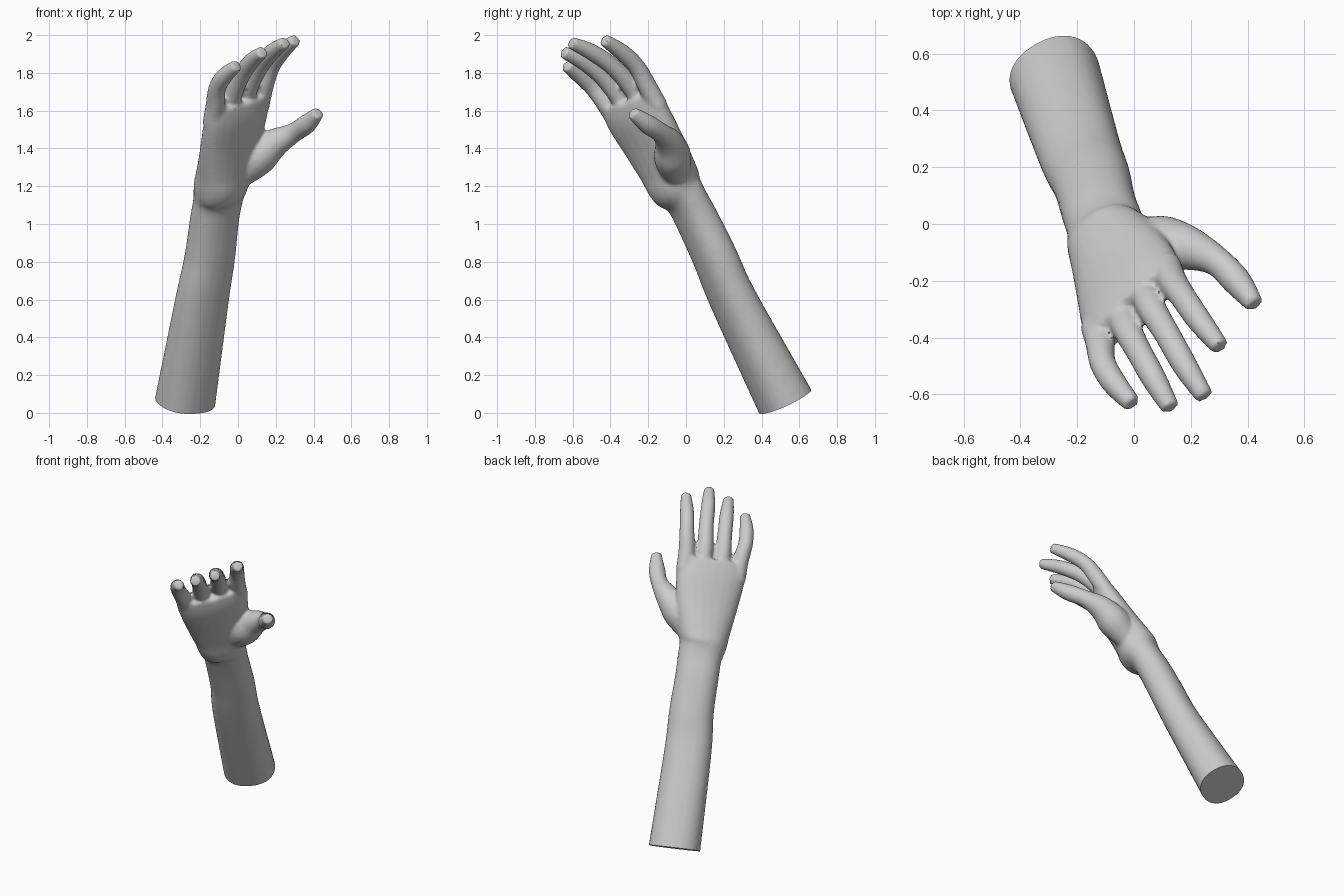
import bpy, bmesh
from math import cos, sin, pi, copysign
from mathutils import Vector

cube = bpy.data.objects.get("Cube")
if cube:
    bpy.data.objects.remove(cube, do_unlink=True)

ARM_SIDE = Vector((0.85, 0.50, 0.10))     # across the forearm, towards the thumb
HAND_SIDE = Vector((0.71, 0.67, 0.22))    # across the palm, towards the thumb
BASE = Vector((-0.28, 0.525, 0.06))
ARM_AXIS = Vector((0.154, -0.43, 0.89)).normalized()
PALM_AXIS = Vector((0.164, -0.49, 0.855)).normalized()


def spline(a, b, c, d, t):
    """Smooth curve between b and c."""
    return 0.5 * (2 * b + (c - a) * t + (2 * a - 5 * b + 4 * c - d) * t * t
                  + (3 * b - a - 3 * c + d) * t ** 3)


def loft(bm, stations, steps=5, sides=24, power=0.9):
    """Stations are (centre, side vector, half width, half thickness)."""
    fine = []
    last = len(stations) - 1
    for i in range(last):
        four = [stations[min(max(k, 0), last)] for k in range(i - 1, i + 3)]
        for s in range(steps):
            fine.append([spline(*vals, s / steps) for vals in zip(*four)])
    fine.append(list(stations[-1]))
    rings = []
    for i, (centre, side, w, t) in enumerate(fine):
        axis = (fine[min(i + 1, len(fine) - 1)][0] - fine[max(i - 1, 0)][0]).normalized()
        u = (side - axis * side.dot(axis)).normalized()
        n = axis.cross(u)
        ring = []
        for k in range(sides):
            c, s = cos(2 * pi * k / sides), sin(2 * pi * k / sides)
            offset = (u * copysign(abs(c) ** power, c) * w
                      + n * copysign(abs(s) ** power, s) * t)
            ring.append(bm.verts.new(centre + offset))
        rings.append(ring)
    for a, b in zip(rings, rings[1:]):
        for k in range(sides):
            j = (k + 1) % sides
            bm.faces.new((a[k], a[j], b[j], b[k]))
    bm.faces.new(rings[0][::-1])
    bm.faces.new(rings[-1])


def digit(bm, points, radii):
    loft(bm, [(Vector(p), HAND_SIDE, r, r) for p, r in zip(points, radii)],
         sides=16, power=1)


bm = bmesh.new()

# Forearm, wrist and palm
loft(bm, [
    (BASE - ARM_AXIS * 0.08, ARM_SIDE, 0.162, 0.145),
    (BASE, ARM_SIDE, 0.162, 0.143),
    (Vector((-0.19, 0.25, 0.60)), ARM_SIDE, 0.148, 0.112),
    (Vector((-0.15, 0.155, 0.82)), ARM_SIDE, 0.14, 0.107),
    (Vector((-0.125, 0.06, 1.02)), ARM_SIDE, 0.136, 0.102),
    (Vector((-0.105, 0.00, 1.13)), ARM_SIDE, 0.138, 0.102),
    (Vector((-0.092, -0.055, 1.20)), HAND_SIDE, 0.15, 0.128),
    (Vector((-0.07, -0.10, 1.29)), HAND_SIDE, 0.172, 0.115),
    (Vector((-0.04, -0.17, 1.42)), HAND_SIDE, 0.20, 0.098),
    (Vector((-0.01, -0.255, 1.57)), HAND_SIDE, 0.22, 0.085),
    (Vector((0.005, -0.30, 1.66)), HAND_SIDE, 0.21, 0.062),
])

# Four fingers, each rooted inside the palm
fingers = {
    "index": [(0.135, -0.20, 1.72), (0.175, -0.26, 1.83), (0.23, -0.34, 1.91), (0.305, -0.435, 1.975)],
    "middle": [(0.055, -0.285, 1.72), (0.115, -0.385, 1.83), (0.18, -0.50, 1.91), (0.25, -0.61, 1.96)],
    "ring": [(-0.03, -0.36, 1.68), (0.015, -0.445, 1.78), (0.07, -0.545, 1.86), (0.13, -0.65, 1.91)],
    "little": [(-0.12, -0.42, 1.63), (-0.11, -0.49, 1.72), (-0.07, -0.56, 1.785), (-0.005, -0.635, 1.84)],
}
for points in fingers.values():
    root = Vector(points[0]) - PALM_AXIS * 0.12
    digit(bm, [root] + points, (0.05, 0.052, 0.047, 0.045, 0.033))

# Thumb with its fleshy base
digit(bm, [(0.0, -0.05, 1.25), (0.10, -0.07, 1.35), (0.19, -0.085, 1.425), (0.29, -0.13, 1.48),
           (0.365, -0.205, 1.53), (0.425, -0.285, 1.59)],
      (0.07, 0.10, 0.08, 0.054, 0.052, 0.033))

mesh = bpy.data.meshes.new("arm_and_hand")
bm.to_mesh(mesh)
bm.free()
arm = bpy.data.objects.new("arm_and_hand", mesh)
bpy.context.collection.objects.link(arm)

# Fuse everything into one soft skin
remesh = arm.modifiers.new("fuse", 'REMESH')
remesh.mode = 'VOXEL'
remesh.voxel_size = 0.011
soften = arm.modifiers.new("soften", 'SMOOTH')
soften.factor = 0.5
soften.iterations = 6
bpy.context.view_layer.update()
skin = bpy.data.meshes.new_from_object(arm.evaluated_get(bpy.context.evaluated_depsgraph_get()))
arm.modifiers.clear()

# Clean flat cut at the lower end of the forearm
bm = bmesh.new()
bm.from_mesh(skin)
cut = bmesh.ops.bisect_plane(bm, geom=bm.verts[:] + bm.edges[:] + bm.faces[:],
                             plane_co=BASE, plane_no=ARM_AXIS, clear_inner=True)
bmesh.ops.holes_fill(bm, edges=[e for e in cut["geom_cut"] if isinstance(e, bmesh.types.BMEdge)])
bmesh.ops.recalc_face_normals(bm, faces=bm.faces[:])
bm.to_mesh(skin)
bm.free()
arm.data = skin

grey = bpy.data.materials.new("plain_grey")
grey.use_nodes = True
grey.diffuse_color = (0.6, 0.6, 0.6, 1)
grey.node_tree.nodes["Principled BSDF"].inputs["Base Color"].default_value = (0.6, 0.6, 0.6, 1)
skin.materials.clear()
skin.materials.append(grey)

bpy.ops.object.select_all(action='DESELECT')
arm.select_set(True)
bpy.context.view_layer.objects.active = arm
bpy.ops.object.shade_smooth_by_angle(angle=pi / 4)
